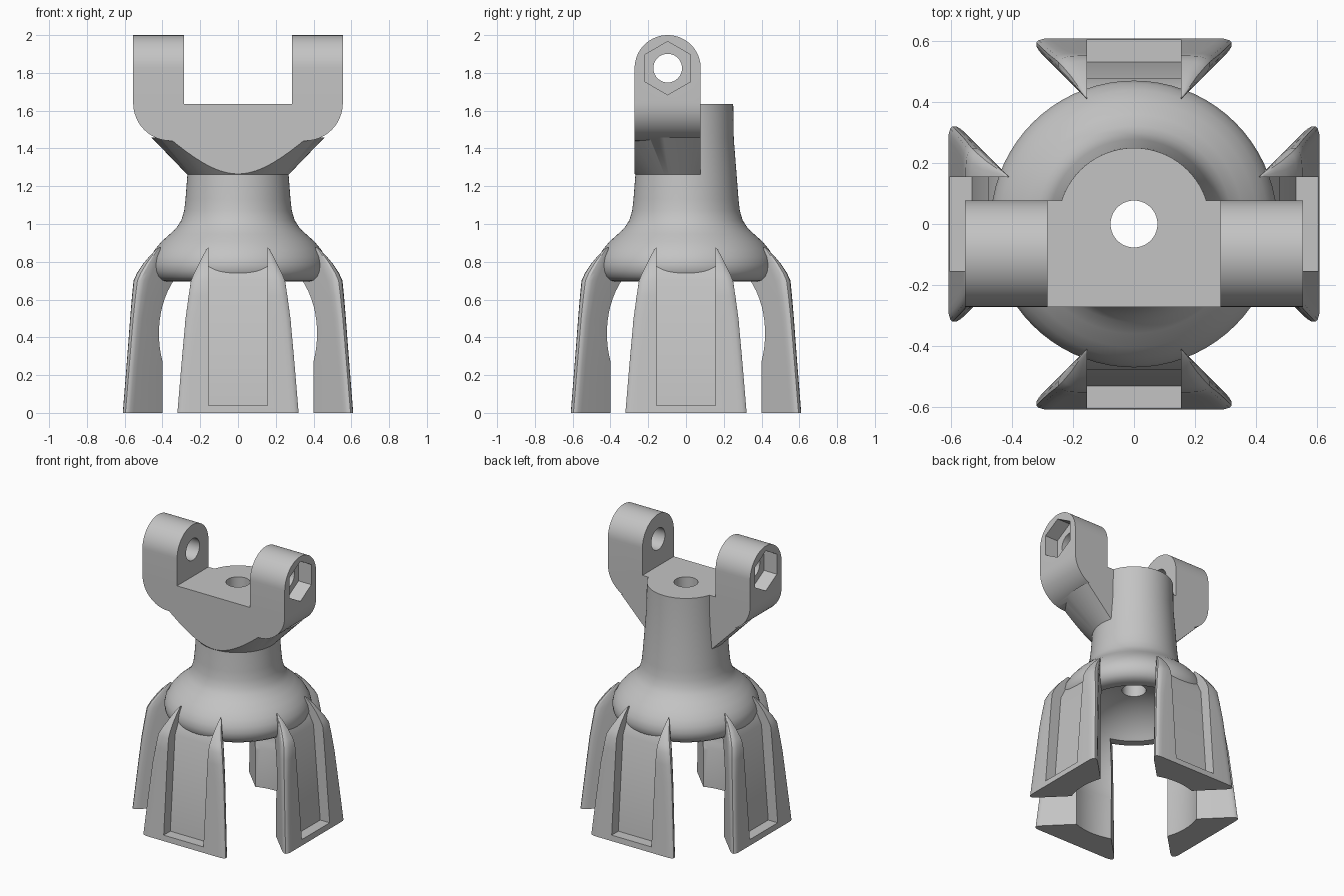
import bpy
import bmesh
from math import sin, cos, pi, sqrt, asin
from mathutils import Matrix, Vector

if "Cube" in bpy.data.objects:
    bpy.data.objects.remove(bpy.data.objects["Cube"])

grey = bpy.data.materials.new("plain grey")
grey.use_nodes = True
tone = (0.55, 0.55, 0.55, 1)
grey.diffuse_color = tone
grey.node_tree.nodes["Principled BSDF"].inputs["Base Color"].default_value = tone


def loft(name, rings, cyclic=False):
    """Skin equal-length closed rings; cap the ends unless the rings form a loop."""
    bm = bmesh.new()
    rows = [[bm.verts.new(p) for p in ring] for ring in rings]
    n = len(rows[0])
    pairs = list(zip(rows, rows[1:])) + ([(rows[-1], rows[0])] if cyclic else [])
    for a, b in pairs:
        for i in range(n):
            j = (i + 1) % n
            bm.faces.new((a[i], a[j], b[j], b[i]))
    if not cyclic:
        bm.faces.new(rows[0])
        bm.faces.new(rows[-1])
    bmesh.ops.remove_doubles(bm, verts=bm.verts, dist=1e-5)
    bmesh.ops.recalc_face_normals(bm, faces=bm.faces)
    mesh = bpy.data.meshes.new(name)
    bm.to_mesh(mesh)
    bm.free()
    mesh.materials.append(grey)
    ob = bpy.data.objects.new(name, mesh)
    bpy.context.collection.objects.link(ob)
    return ob


def lathe(name, profile, steps=72):
    angles = [2 * pi * k / steps for k in range(steps)]
    return loft(name, [[(r * cos(a), r * sin(a), z) for r, z in profile] for a in angles], True)


def extrude_x(name, pts, x0, x1):
    return loft(name, [[(x, y, z) for y, z in pts] for x in (x0, x1)])


def extrude_y(name, pts, y0, y1):
    return loft(name, [[(x, y, z) for x, z in pts] for y in (y0, y1)])


def arc(cx, cy, r, a0, a1, n):
    return [(cx + r * cos(a0 + (a1 - a0) * i / n), cy + r * sin(a0 + (a1 - a0) * i / n))
            for i in range(n + 1)]


def activate(ob):
    bpy.ops.object.select_all(action="DESELECT")
    ob.select_set(True)
    bpy.context.view_layer.objects.active = ob


def combine(ob, other, operation, keep=False):
    mod = ob.modifiers.new("bool", "BOOLEAN")
    mod.operation, mod.solver, mod.object = operation, "EXACT", other
    activate(ob)
    bpy.ops.object.modifier_apply(modifier=mod.name)
    if not keep:
        bpy.data.objects.remove(other)


def smooth(ob):
    activate(ob)
    bpy.ops.object.shade_smooth_by_angle(angle=pi / 6)


BORE, TOP = 0.077, 1.635
BALL_Z, BALL_R, SOCKET_R = 0.42, 0.45, 0.425

# Flared column with a ball-shaped hollow below and a bore through the top
outer = [(0.25, TOP), (0.253, 1.45), (0.268, 1.26), (0.278, 1.13), (0.285, 1.07),
         (0.3, 1.02), (0.322, 0.985), (0.36, 0.947), (0.405, 0.907), (0.44, 0.865),
         (0.462, 0.825), (0.471, 0.785), (0.466, 0.75), (0.45, 0.72), (0.425, 0.702),
         (0.395, 0.695)]
rim, crown = asin((0.695 - BALL_Z) / BALL_R), pi / 2 - asin(BORE / BALL_R)
hollow = arc(0, BALL_Z, BALL_R, rim, crown, 12)
smooth(lathe("flared_column", outer + hollow + [(BORE, TOP)]))

# Four gripping legs, lofted upward: (height, outer distance, corner rounding)
sections = [(0, 0.61, 0.08), (0.25, 0.59, 0.082), (0.5, 0.571, 0.09), (0.62, 0.561, 0.105),
            (0.7, 0.553, 0.115), (0.74, 0.535, 0.112), (0.79, 0.502, 0.095),
            (0.83, 0.468, 0.06), (0.87, 0.428, 0.02), (0.9, 0.39, 0.01)]


def leg_ring(z, out, d):
    corner = Vector((out - 0.255, out))
    a = corner - Vector((d, d)) / sqrt(2)
    b = corner - Vector((d, 0))
    half = [Vector((0.08, 0.335))]
    for i in range(7):
        t = i / 6
        half.append(a * (1 - t) ** 2 + corner * 2 * t * (1 - t) + b * t * t)
    return [(p.x, p.y, z) for p in half] + [(-p.x, p.y, z) for p in reversed(half)]


leg = loft("leg_back", [leg_ring(*s) for s in sections])
recess = [(1, 0.04), (0.533, 0.04), (0.48, 0.7), (0.44, 0.78), (0.38, 0.87), (0.3, 1), (1, 1)]
combine(leg, extrude_x("recess_cutter", recess, -0.155, 0.155), "DIFFERENCE")
low = -asin(sqrt(BALL_R ** 2 - SOCKET_R ** 2) / BALL_R)
socket = [(0, -0.1), (SOCKET_R, -0.1)] + arc(0, BALL_Z, BALL_R, low, pi / 2, 20)
combine(leg, lathe("socket_cutter", socket), "DIFFERENCE")
smooth(leg)
for k, side in enumerate(("right", "front", "left"), 1):
    twin = leg.copy()
    twin.data = leg.data.copy()
    twin.name = "leg_" + side
    twin.data.transform(Matrix.Rotation(k * pi / 2, 4, "Z"))
    bpy.context.collection.objects.link(twin)

# Yoke: U-shaped block with round lower corners, trimmed to round-topped ears
FRONT, BACK, PIN_Y, PIN_Z = -0.272, 0.078, -0.097, 1.825
right_half = [(0.285, TOP), (0.285, 2.1), (0.555, 2.1)] + arc(0.355, 1.64, 0.2, 0, -pi / 2, 12)
u_shape = right_half + [(-x, z) for x, z in reversed(right_half)]
yoke = extrude_y("yoke", u_shape, FRONT - 0.1, BACK + 0.1)
ear = [(FRONT, 1)] + [(BACK, 1)] + arc(PIN_Y, PIN_Z, 0.175, 0, pi, 32)
combine(yoke, extrude_x("ear_trim", ear, -1, 1), "INTERSECT")

# Conical underside sliced to the thickness of the yoke
cone = lathe("cone", [(0, 1.255), (0.262, 1.255), (0.458, 1.458), (0, 1.458)])
slab = [(FRONT, 1), (BACK, 1), (BACK, 2), (FRONT, 2)]
combine(cone, extrude_x("slab", slab, -1, 1), "INTERSECT")
combine(yoke, cone, "UNION")

# Bore, pin hole and hexagonal nut pockets
combine(yoke, lathe("bore_cutter", [(0, 1), (BORE, 1), (BORE, 2), (0, 2)]), "DIFFERENCE")
pin = arc(PIN_Y, PIN_Z, 0.076, 0, 2 * pi, 32)[:-1]
combine(yoke, extrude_x("pin_cutter", pin, -1, 1), "DIFFERENCE")
nut = arc(PIN_Y, PIN_Z, 0.141, pi / 2, 5 * pi / 2, 6)[:-1]
for s in (-1, 1):
    combine(yoke, extrude_x("nut_cutter", nut, s * 0.455, s * 0.7), "DIFFERENCE")
smooth(yoke)
